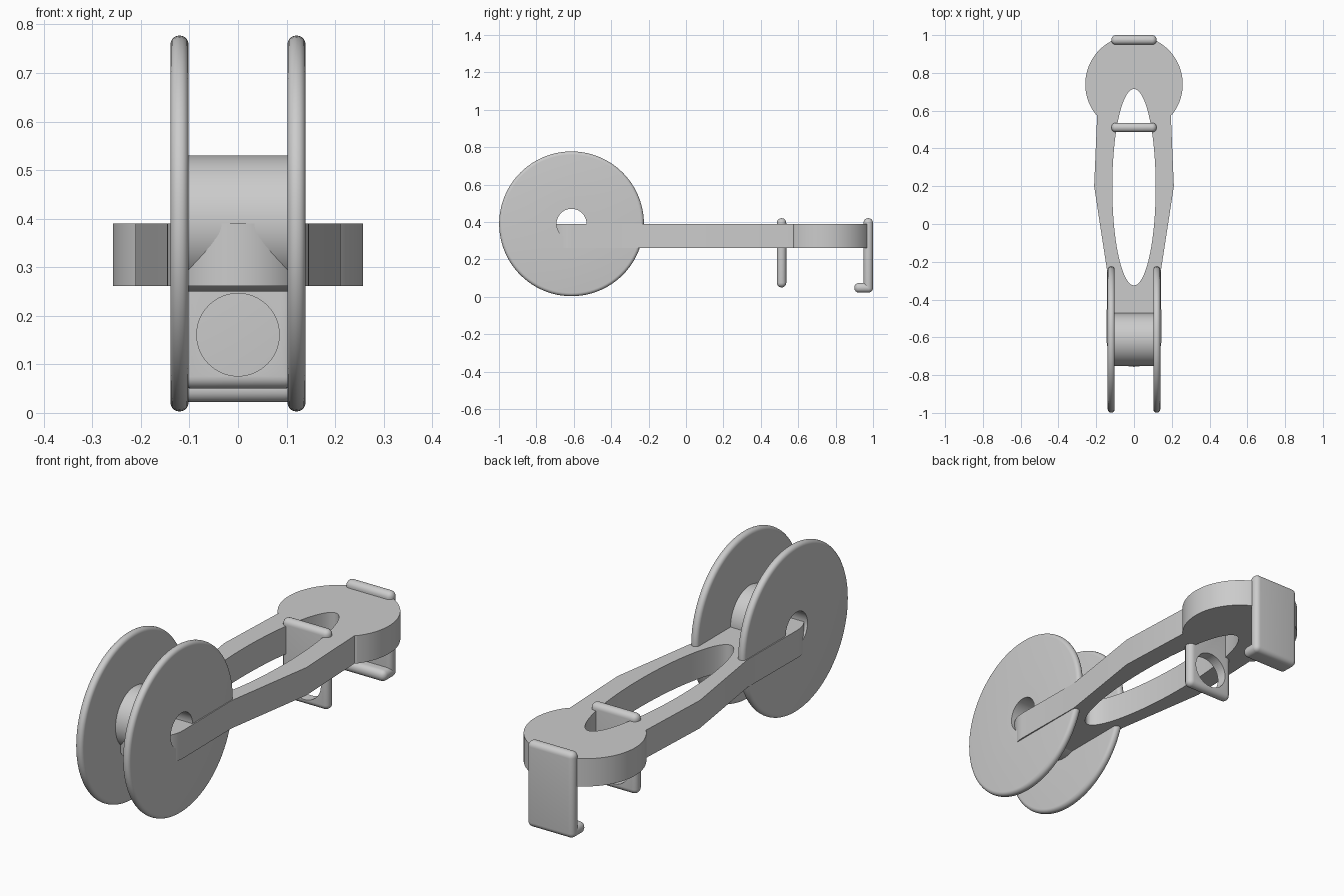
import bpy, bmesh, math

if "Cube" in bpy.data.objects:
    bpy.data.objects.remove(bpy.data.objects["Cube"])

grey = bpy.data.materials.new("light_grey")
grey.diffuse_color = (0.6, 0.6, 0.6, 1)
grey.use_nodes = True
grey.node_tree.nodes["Principled BSDF"].inputs["Base Color"].default_value = grey.diffuse_color


def finish(obj, angle=35):
    obj.data.materials.clear()
    obj.data.materials.append(grey)
    bpy.ops.object.select_all(action='DESELECT')
    obj.select_set(True)
    bpy.context.view_layer.objects.active = obj
    bpy.ops.object.shade_smooth_by_angle(angle=math.radians(angle))


def mesh_object(name, bm):
    bmesh.ops.recalc_face_normals(bm, faces=bm.faces)
    mesh = bpy.data.meshes.new(name)
    bm.to_mesh(mesh)
    bm.free()
    obj = bpy.data.objects.new(name, mesh)
    bpy.context.collection.objects.link(obj)
    return obj


def rounded_plate(name, lo, hi, radius):
    """Box between two corners with fully rounded edges."""
    bm = bmesh.new()
    bmesh.ops.create_cube(bm, size=1)
    for v in bm.verts:
        v.co = [(a + b) / 2 + c * (b - a) for a, b, c in zip(lo, hi, v.co)]
    bmesh.ops.bevel(bm, geom=bm.edges[:], offset=radius, segments=6,
                    profile=0.5, affect='EDGES')
    return mesh_object(name, bm)


def arc(cx, cy, rx, ry, a0, a1, n):
    return [(cx + rx * math.cos(math.radians(a0 + (a1 - a0) * i / n)),
             cy + ry * math.sin(math.radians(a0 + (a1 - a0) * i / n)))
            for i in range(n + 1)]


# Spool: two rounded flanges, hub and bore, lathed around the x axis
R, IN, OUT, HUB, BORE, B = 0.387, 0.102, 0.139, 0.14, 0.08, 0.0175
half = [(IN, HUB)]
half += arc(IN + B, R - B, B, B, 180, 90, 5)
half += arc(OUT - B, R - B, B, B, 90, 0, 5)
half += [(OUT, BORE)]
profile = half + [(-x, r) for x, r in reversed(half)]
bm = bmesh.new()
N = 96
rings = []
for i in range(N):
    t = 2 * math.pi * i / N
    rings.append([bm.verts.new((x, -0.612 + r * math.cos(t), 0.39 + r * math.sin(t)))
                  for x, r in profile])
for i in range(N):
    a, b = rings[i], rings[(i + 1) % N]
    for j in range(len(profile)):
        k = (j + 1) % len(profile)
        bm.faces.new((a[j], a[k], b[k], b[j]))
finish(mesh_object("spool", bm))

# Handle: tapered arm with round pad and long oval opening
right = arc(0, -0.61, 0.146, 0.146, -90, 0, 14)
right += [(0.142, -0.25), (0.211, 0.2), (0.195, 0.575)]
right += arc(0, 0.74, 0.258, 0.258, -38, 90, 32)
outline = right + [(-x, y) for x, y in reversed(right[1:-1])]
opening = arc(0, 0.195, 0.115, 0.52, 0, 360, 80)[:-1]
curve = bpy.data.curves.new("handle", 'CURVE')
curve.dimensions = '2D'
curve.fill_mode = 'BOTH'
curve.extrude = 0.0645
for pts in (outline, opening):
    spline = curve.splines.new('POLY')
    spline.points.add(len(pts) - 1)
    for p, (x, y) in zip(spline.points, pts):
        p.co = (x, y, 0, 1)
    spline.use_cyclic_u = True
handle = bpy.data.objects.new("handle", curve)
handle.location.z = 0.3255
bpy.context.collection.objects.link(handle)
bpy.context.view_layer.objects.active = handle
handle.select_set(True)
bpy.ops.object.convert(target='MESH')
handle = bpy.context.view_layer.objects.active
bm = bmesh.new()
bm.from_mesh(handle.data)
bmesh.ops.remove_doubles(bm, verts=bm.verts, dist=0.0001)
bmesh.ops.recalc_face_normals(bm, faces=bm.faces)
bm.to_mesh(handle.data)
bm.free()
finish(handle, 14)

# Guide plate with a round eye
guide = rounded_plate("guide_plate", (-0.12, 0.486, 0.05), (0.12, 0.536, 0.42), 0.0245)
bpy.ops.mesh.primitive_cylinder_add(vertices=64, radius=0.085, depth=0.3,
                                    location=(0, 0.511, 0.161),
                                    rotation=(math.pi / 2, 0, 0))
cutter = bpy.context.object
cutter.name = "eye_cutter"
cutter.hide_render = True
cutter.hide_set(True)
cut = guide.modifiers.new("eye", 'BOOLEAN')
cut.object = cutter
cut.operation = 'DIFFERENCE'
cut.solver = 'EXACT'
finish(guide)

# End plate and its inward lip
finish(rounded_plate("end_plate", (-0.12, 0.949, 0.022), (0.12, 1.0, 0.42), 0.0245))
finish(rounded_plate("end_lip", (-0.12, 0.9, 0.022), (0.12, 1.0, 0.074), 0.0245))
